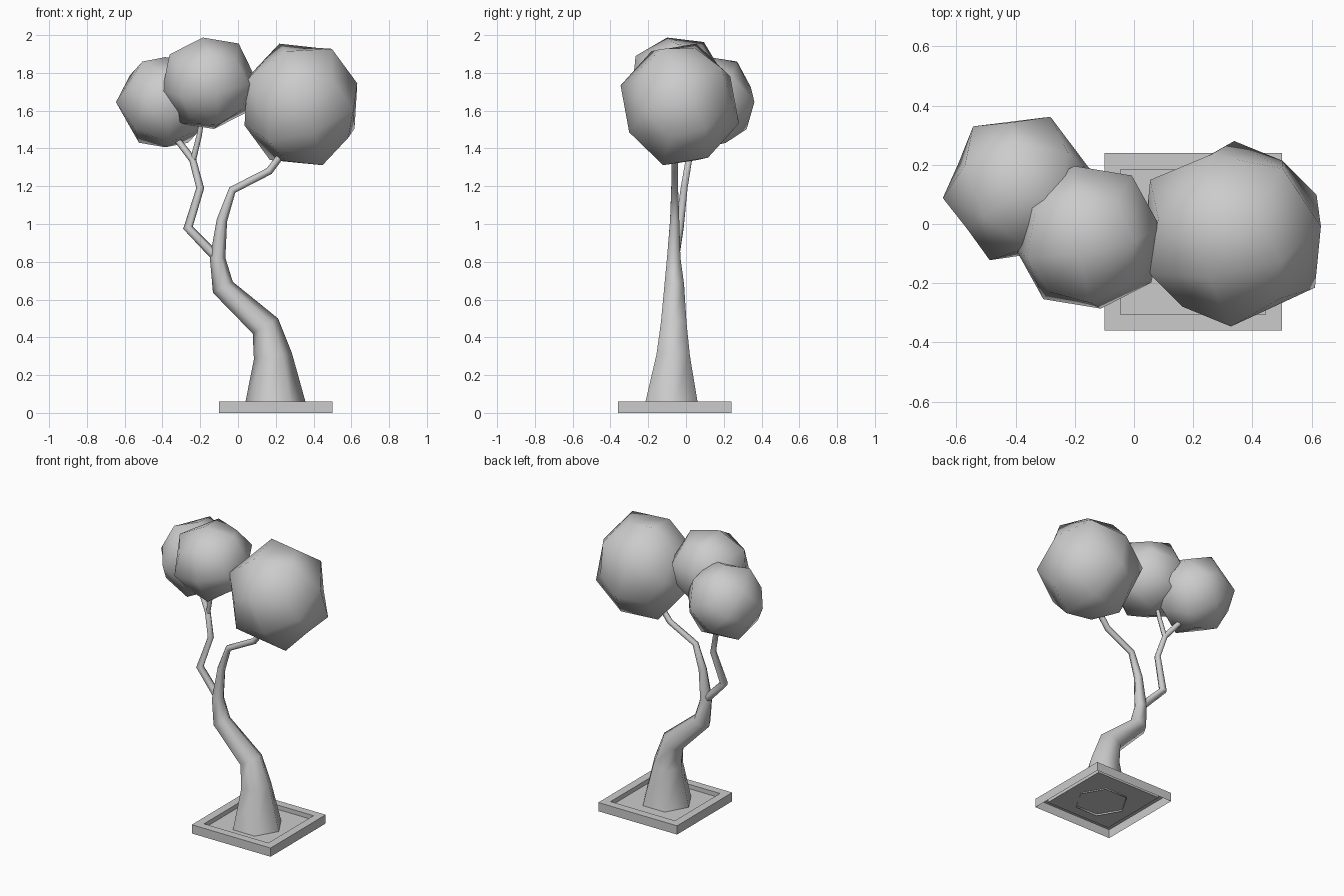
import bpy, bmesh, math
from mathutils import Vector, Matrix

cube = bpy.data.objects.get("Cube")
if cube:
    bpy.data.objects.remove(cube, do_unlink=True)

# Single clay colour
clay = bpy.data.materials.new("clay_grey")
clay.use_nodes = True
COLOUR = (0.6, 0.6, 0.6, 1.0)
clay.diffuse_color = COLOUR
clay.node_tree.nodes["Principled BSDF"].inputs["Base Color"].default_value = COLOUR


def finish(bm, name, smooth):
    bmesh.ops.recalc_face_normals(bm, faces=bm.faces)
    mesh = bpy.data.meshes.new(name)
    for face in bm.faces:
        face.smooth = smooth
    bm.to_mesh(mesh)
    bm.free()
    mesh.materials.append(clay)
    obj = bpy.data.objects.new(name, mesh)
    bpy.context.scene.collection.objects.link(obj)
    return obj


def bridge(bm, rings):
    for low, high in zip(rings, rings[1:]):
        n = len(low)
        for i in range(n):
            j = (i + 1) % n
            bm.faces.new((low[i], low[j], high[j], high[i]))


def tube(name, path, sides=6):
    """Tapered limb through (x, y, z, radius) points, mitred at each bend."""
    bm = bmesh.new()
    points = [Vector(p[:3]) for p in path]
    rings = []
    for i, (centre, p) in enumerate(zip(points, path)):
        before = (centre - points[i - 1]).normalized() if i else Vector()
        after = (points[i + 1] - centre).normalized() if i + 1 < len(points) else Vector()
        tangent = (before + after).normalized()
        if i == 0 and name == "trunk":
            tangent = Vector((0, 0, 1))
        u = Vector((0, 1, 0)).cross(tangent).normalized()
        v = tangent.cross(u)
        ring = []
        for k in range(sides):
            a = math.tau * k / sides
            ring.append(bm.verts.new(centre + p[3] * (u * math.cos(a) + v * math.sin(a))))
        rings.append(ring)
    bridge(bm, rings)
    return finish(bm, name, True)


def canopy(name, centre, size, x_axis, z_axis, stretch=(1, 1, 1)):
    """Once-subdivided cube, turned so its axes follow the given directions."""
    z = Vector(z_axis).normalized()
    y = z.cross(Vector(x_axis)).normalized()
    x = y.cross(z)
    turn = Matrix((x, y, z)).transposed().to_4x4()
    bm = bmesh.new()
    bmesh.ops.create_cube(bm, size=2 * size)
    bm.transform(Matrix.Diagonal((*stretch, 1)) @ turn)
    obj = finish(bm, name, True)
    obj.location = centre
    mod = obj.modifiers.new("round", "SUBSURF")
    mod.levels = mod.render_levels = 1
    mod.use_limit_surface = False
    return obj


# Square tray: open below, with a sunken floor
bm = bmesh.new()
rings = []
for half, z in ((0.3, 0), (0.3, 0.06), (0.245, 0.06), (0.245, 0.03)):
    rings.append([bm.verts.new((0.2 + sx * half, -0.06 + sy * half, z))
                  for sx, sy in ((-1, -1), (1, -1), (1, 1), (-1, 1))])
bridge(bm, rings)
bm.faces.new(rings[-1])
finish(bm, "tray", False)

# Trunk and limbs
tube("trunk", [
    (0.2, -0.078, 0.02, 0.168), (0.185, -0.068, 0.3, 0.102),
    (0.145, -0.065, 0.46, 0.078), (-0.08, -0.062, 0.665, 0.06),
    (-0.108, -0.065, 0.82, 0.041), (-0.085, -0.06, 1.02, 0.028),
    (-0.03, -0.06, 1.18, 0.021), (0.165, -0.06, 1.28, 0.02),
    (0.27, -0.06, 1.42, 0.018)])
tube("side_branch", [
    (-0.11, -0.06, 0.82, 0.026), (-0.265, -0.035, 0.98, 0.026),
    (-0.2, -0.01, 1.19, 0.021), (-0.24, 0.015, 1.34, 0.019),
    (-0.34, 0.07, 1.47, 0.017)])
tube("branch_fork", [
    (-0.24, 0.015, 1.33, 0.016), (-0.205, 0.0, 1.47, 0.014),
    (-0.19, -0.01, 1.56, 0.012)])

# Leaf masses
canopy("large_canopy", (0.333, -0.033, 1.633), 0.3175,
       (0.937, 0.08, 0.33), (-0.25, -0.484, 0.83), (1, 0.97, 1.06))
canopy("middle_canopy", (-0.157, -0.045, 1.745), 0.25,
       (0.975, 0.15, 0.155), (-0.12, -0.22, 0.968))
canopy("rear_canopy", (-0.385, 0.12, 1.645), 0.248,
       (0.65, 0.49, 0.577), (0.1, -0.81, 0.577))
